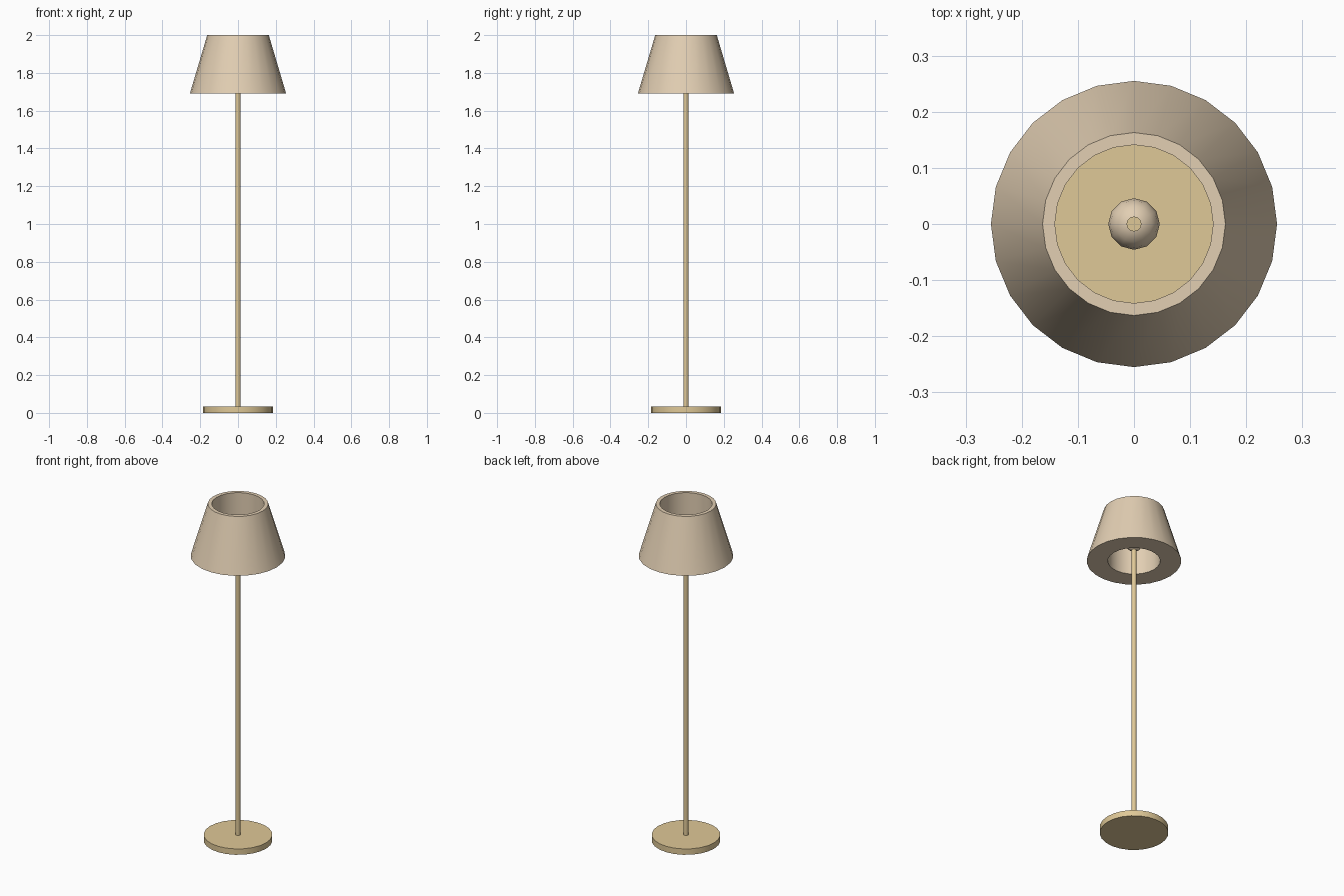
import bpy
import bmesh
import math

cube = bpy.data.objects.get("Cube")
if cube:
    bpy.data.objects.remove(cube, do_unlink=True)


def make_material(name, color):
    mat = bpy.data.materials.new(name)
    mat.use_nodes = True
    mat.diffuse_color = color
    mat.node_tree.nodes["Principled BSDF"].inputs["Base Color"].default_value = color
    return mat


def lathe(name, profile, sides, mat, closed=False):
    """Revolve (radius, height) points about z; closed joins the last point to the first."""
    bm = bmesh.new()
    rings = []
    for r, z in profile:
        if r == 0:
            rings.append([bm.verts.new((0, 0, z))] * sides)
            continue
        angles = [math.tau * i / sides for i in range(sides)]
        rings.append([bm.verts.new((r * math.cos(a), r * math.sin(a), z)) for a in angles])
    pairs = list(zip(rings, rings[1:]))
    if closed:
        pairs.append((rings[-1], rings[0]))
    for low, high in pairs:
        for i in range(sides):
            j = (i + 1) % sides
            corners = dict.fromkeys((low[i], low[j], high[j], high[i]))
            bm.faces.new(list(corners))
    if not closed:
        for ring in (rings[0], rings[-1]):
            if ring[0] is not ring[1]:
                bm.faces.new(ring)
    bmesh.ops.recalc_face_normals(bm, faces=bm.faces)
    mesh = bpy.data.meshes.new(name)
    bm.to_mesh(mesh)
    bm.free()
    mesh.materials.append(mat)
    obj = bpy.data.objects.new(name, mesh)
    bpy.context.collection.objects.link(obj)
    bpy.ops.object.select_all(action='DESELECT')
    obj.select_set(True)
    bpy.context.view_layer.objects.active = obj
    bpy.ops.object.shade_smooth_by_angle(angle=math.radians(40))
    return obj


brass = make_material("warm brass", (0.74, 0.58, 0.31, 1))
cream = make_material("cream fabric", (0.76, 0.62, 0.45, 1))

# Foot disc and stem
lathe("base", [(0.185, 0), (0.185, 0.035)], 24, brass)
lathe("pole", [(0.0135, 0.03), (0.0135, 1.85)], 12, brass)

# Round bulb on the end of the stem
bulb_radius, bulb_height, steps = 0.046, 1.80, 8
bulb_profile = [(0, bulb_height - bulb_radius)]
for i in range(1, steps):
    a = math.pi * i / steps
    bulb_profile.append((bulb_radius * math.sin(a), bulb_height - bulb_radius * math.cos(a)))
bulb_profile.append((0, bulb_height + bulb_radius))
lathe("bulb", bulb_profile, 12, cream)

# Tapered shade with a straight round hole through it
lathe("shade", [(0.255, 1.69), (0.163, 2), (0.141, 2), (0.141, 1.69)], 24, cream, closed=True)
